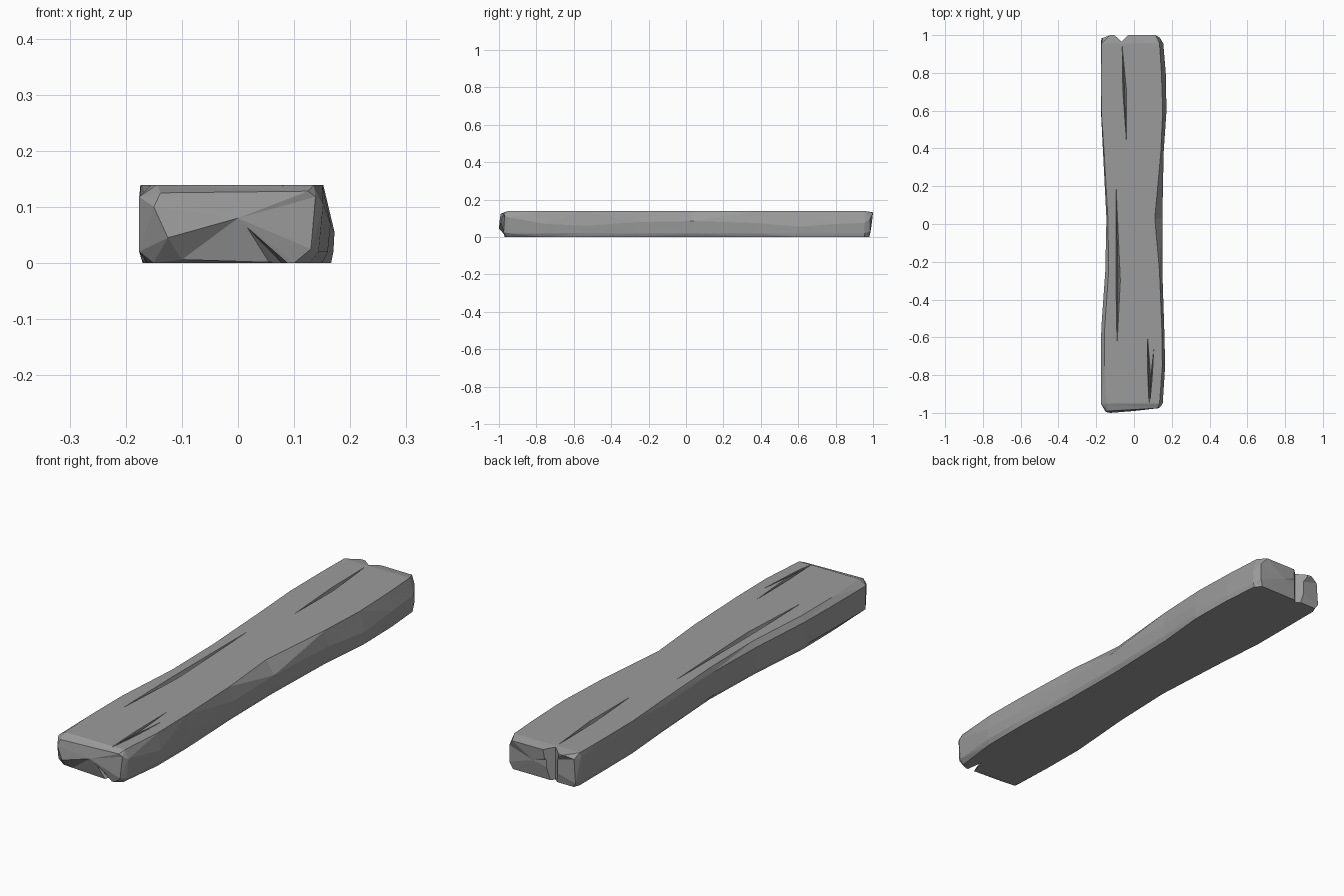
import bpy
import bmesh

if "Cube" in bpy.data.objects:
    bpy.data.objects.remove(bpy.data.objects["Cube"], do_unlink=True)

HEIGHT = 0.139

# Single weathered grey
grey = bpy.data.materials.new("weathered_grey")
grey.use_nodes = True
colour = (0.33, 0.33, 0.33, 1)
grey.diffuse_color = colour
grey.node_tree.nodes["Principled BSDF"].inputs["Base Color"].default_value = colour


def make_object(name, bm):
    bmesh.ops.recalc_face_normals(bm, faces=bm.faces)
    mesh = bpy.data.meshes.new(name)
    bm.to_mesh(mesh)
    bm.free()
    mesh.materials.append(grey)
    obj = bpy.data.objects.new(name, mesh)
    bpy.context.collection.objects.link(obj)
    return obj


def section(y, left, top_left, top_right, right, bulge, tuck):
    """Eight-sided cross-section of the plank, starting at the lower left."""
    return [(left + tuck, y, 0), (left, y, 0.02), (left, y, 0.118),
            (top_left, y, HEIGHT), (top_right, y, HEIGHT),
            (right, y, bulge), (right - tuck / 3, y, 0.02), (right - tuck, y, 0)]


def loft(rings, front_centre, back_centre):
    bm = bmesh.new()
    loops = [[bm.verts.new(p) for p in ring] for ring in rings]
    count = len(loops[0])
    for a, b in zip(loops, loops[1:]):
        for i in range(count):
            j = (i + 1) % count
            bm.faces.new((a[i], a[j], b[j], b[i]))
    for loop, centre in ((loops[0], front_centre), (loops[-1], back_centre)):
        middle = bm.verts.new(centre)
        for i in range(count):
            bm.faces.new((loop[i], loop[(i + 1) % count], middle))
    bmesh.ops.triangulate(bm, faces=bm.faces)
    return make_object("wooden_plank", bm)


# Chipped ends
front_end = [(-0.10, -0.965, 0.006), (-0.125, -0.99, 0.045), (-0.15, -0.985, 0.10),
             (-0.138, -0.98, 0.125), (0.125, -0.975, 0.128), (0.138, -0.97, 0.118),
             (0.13, -0.975, 0.025), (0.10, -0.97, 0)]
back_end = [(-0.16, 0.98, 0), (-0.172, 0.985, 0.02), (-0.165, 0.985, 0.12),
            (-0.125, 1, 0.132), (0.115, 1, 0.13), (0.138, 0.985, 0.10),
            (0.138, 0.985, 0.03), (0.125, 0.98, 0)]

# Waisted body with a worn right edge
body = [section(-0.95, -0.176, -0.145, 0.135, 0.152, 0.105, 0.025),
        section(-0.75, -0.176, -0.155, 0.15, 0.165, 0.07, 0.015),
        section(-0.55, -0.173, -0.155, 0.147, 0.16, 0.06, 0.01),
        section(-0.25, -0.152, -0.134, 0.135, 0.15, 0.08, 0.012),
        section(0.03, -0.146, -0.138, 0.11, 0.15, 0.085, 0.015),
        section(0.38, -0.164, -0.158, 0.142, 0.157, 0.075, 0.012),
        section(0.6, -0.175, -0.173, 0.152, 0.172, 0.055, 0.006),
        section(0.8, -0.176, -0.174, 0.145, 0.168, 0.07, 0.006),
        section(0.955, -0.176, -0.172, 0.135, 0.155, 0.075, 0.006)]

plank = loft([front_end] + body + [back_end], (0, -0.98, 0.08), (0.02, 0.993, 0.07))


def carve(name, points):
    """Cut the convex hull of the points out of the plank."""
    bm = bmesh.new()
    for p in points:
        bm.verts.new(p)
    hull = bmesh.ops.convex_hull(bm, input=bm.verts)
    bmesh.ops.delete(bm, geom=hull["geom_interior"], context="VERTS")
    cutter = make_object(name, bm)
    cutter.hide_render = True
    cutter.hide_set(True)
    cut = plank.modifiers.new(name, "BOOLEAN")
    cut.operation = "DIFFERENCE"
    cut.solver = "EXACT"
    cut.object = cutter
    return cutter


def crack(name, start, end, middle, width, depth=0.04):
    """Slender V-shaped split in the top face."""
    top = HEIGHT + 0.0008
    x, y = middle
    return carve(name, [(*start, top), (*end, top), (x - width / 2, y, top),
                        (x + width / 2, y, top), (x, y, HEIGHT - depth)])


cutters = [
    crack("back_crack", (-0.063, 0.95), (-0.04, 0.43), (-0.049, 0.7), 0.02),
    crack("middle_crack", (-0.095, 0.21), (-0.09, -0.65), (-0.084, -0.3), 0.024),
    crack("front_crack", (0.07, -0.57), (0.08, -0.972), (0.079, -0.78), 0.014),
    crack("front_crack_branch", (0.106, -0.65), (0.083, -0.96), (0.092, -0.82), 0.008),
]

# Vertical split in the back end
cutters.append(carve("back_notch", [(x, y, z) for z in (-0.1, 0.2) for x, y in
                                    ((-0.115, 1.01), (-0.065, 0.965), (-0.02, 1.01))]))

# Slit under the front end
cutters.append(carve("front_notch", [(0, -1, 0.08), (0.05, -1.01, -0.01),
                                     (0.105, -1.01, -0.01), (0.088, -0.88, -0.01)]))

# Apply the cuts and discard the helpers
bpy.context.view_layer.objects.active = plank
plank.select_set(True)
for modifier in list(plank.modifiers):
    bpy.ops.object.modifier_apply(modifier=modifier.name)
for cutter in cutters:
    bpy.data.objects.remove(cutter, do_unlink=True)

# Facets stay flat; extend the front tip to the full length
for vertex in plank.data.vertices:
    if vertex.co.y < -0.98:
        vertex.co.y -= 0.01
